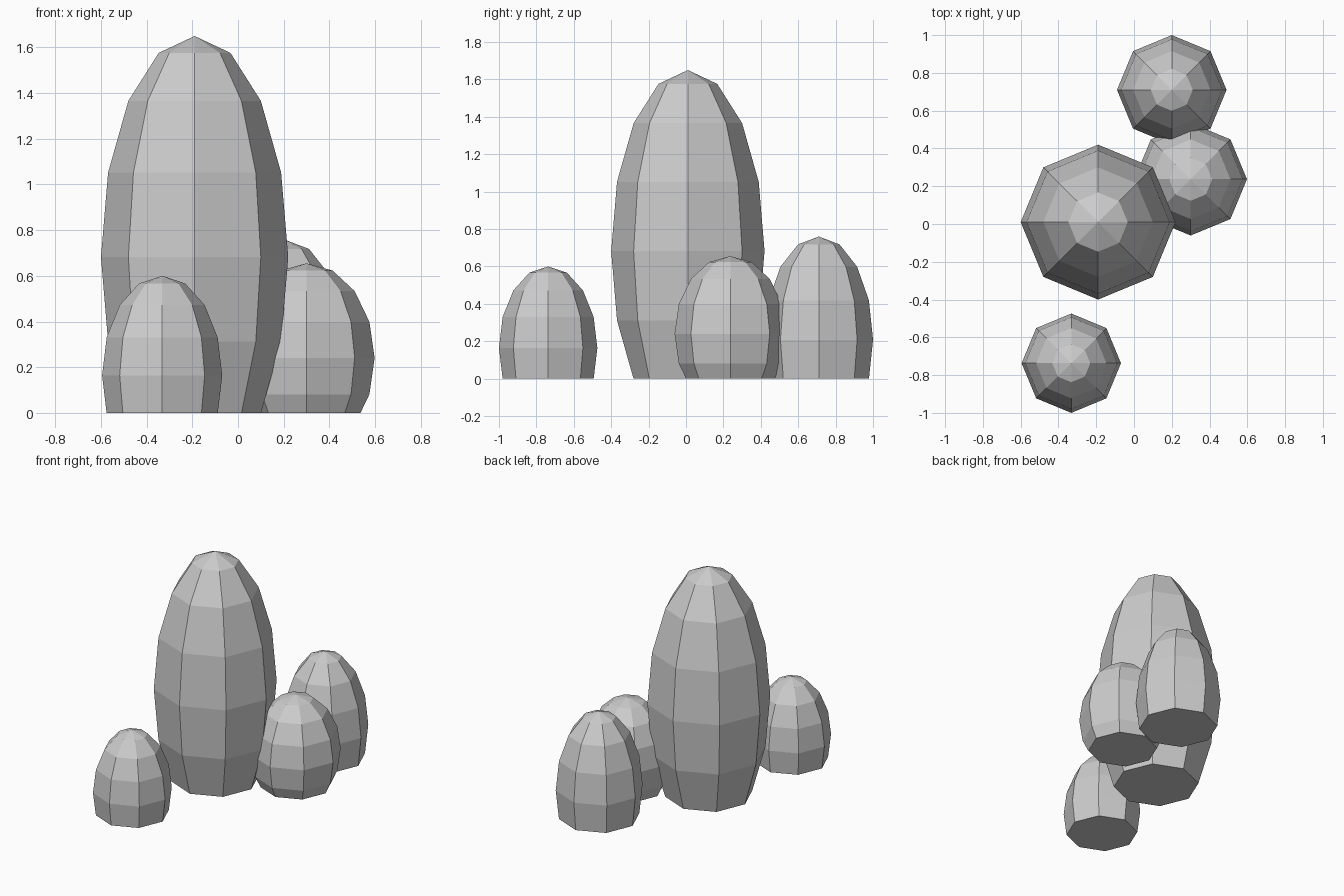
import bpy
import bmesh
from mathutils import Matrix

cube = bpy.data.objects.get("Cube")
if cube:
    bpy.data.objects.remove(cube, do_unlink=True)

# One plain stone colour
stone = bpy.data.materials.new("stone_grey")
stone.use_nodes = True
grey = (0.6, 0.6, 0.6, 1)
stone.diffuse_color = grey
stone.node_tree.nodes["Principled BSDF"].inputs["Base Color"].default_value = grey


def standing_stone(name, x, y, radius, waist, top):
    """Stretched eight-sided sphere, sliced flat and capped at the ground."""
    bm = bmesh.new()
    bmesh.ops.create_uvsphere(bm, u_segments=8, v_segments=8, radius=1)
    stretch = Matrix.Diagonal((radius, radius, top - waist, 1))
    bm.transform(Matrix.Translation((0, 0, waist)) @ stretch)
    cut = bmesh.ops.bisect_plane(
        bm, geom=bm.verts[:] + bm.edges[:] + bm.faces[:],
        plane_co=(0, 0, 0), plane_no=(0, 0, -1), clear_outer=True)
    rim = [g for g in cut["geom_cut"] if isinstance(g, bmesh.types.BMEdge)]
    bmesh.ops.contextual_create(bm, geom=rim)
    bmesh.ops.recalc_face_normals(bm, faces=bm.faces)
    mesh = bpy.data.meshes.new(name)
    bm.to_mesh(mesh)
    bm.free()
    mesh.materials.append(stone)
    obj = bpy.data.objects.new(name, mesh)
    obj.location = (x, y, 0)
    bpy.context.collection.objects.link(obj)


# Tall stone with three small ones around it
standing_stone("tall_stone", -0.19, 0.01, 0.41, 0.682, 1.65)
standing_stone("front_stone", -0.332, -0.737, 0.263, 0.164, 0.6)
standing_stone("side_stone", 0.3, 0.237, 0.298, 0.24, 0.655)
standing_stone("back_stone", 0.2, 0.71, 0.29, 0.208, 0.76)
